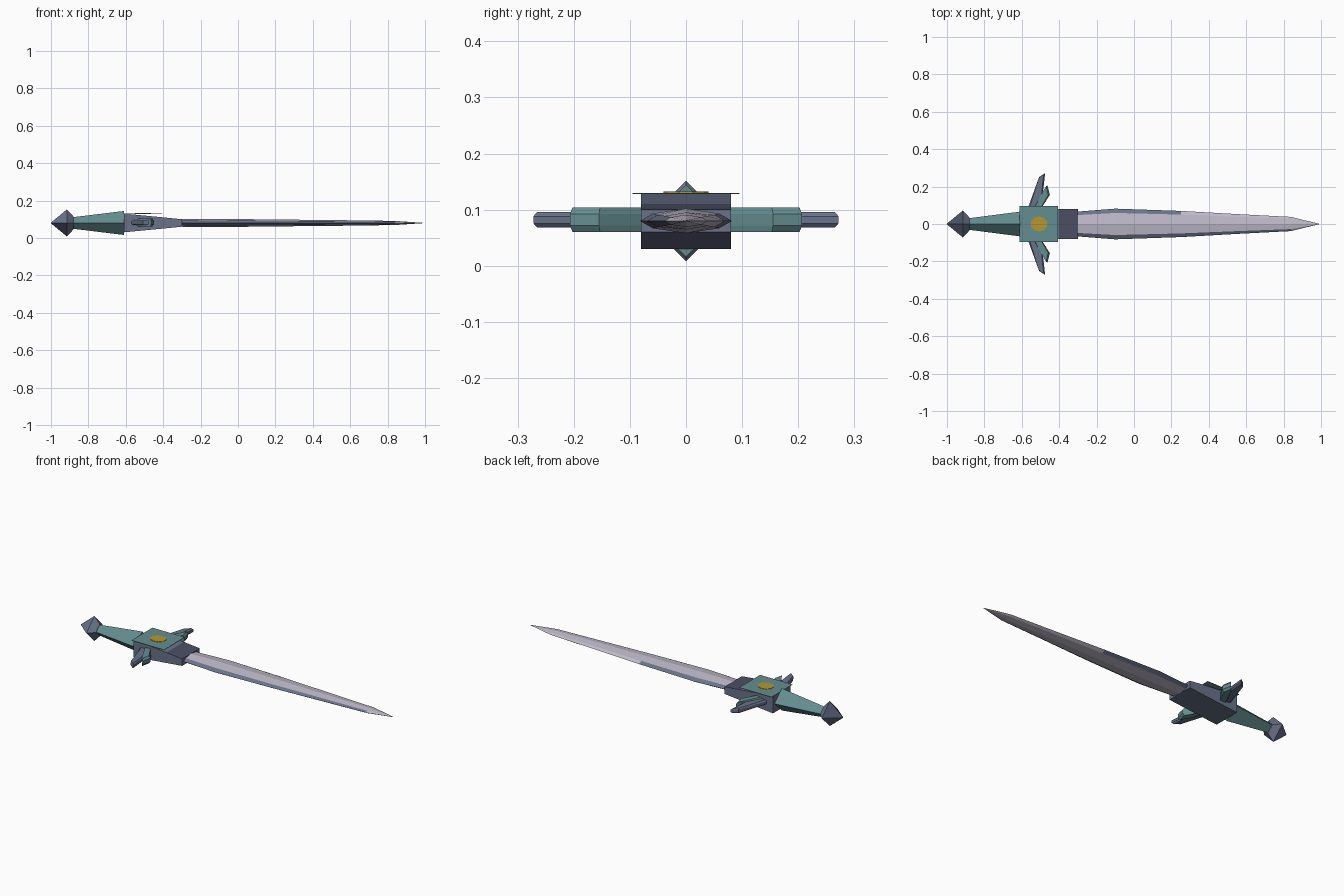
import bpy
import bmesh
from mathutils import Vector

MID = 0.08  # height of the sword's long axis

cube = bpy.data.objects.get("Cube")
if cube:
    bpy.data.objects.remove(cube)


def material(name, rgb):
    m = bpy.data.materials.new(name)
    m.use_nodes = True
    m.diffuse_color = (*rgb, 1)
    m.node_tree.nodes["Principled BSDF"].inputs["Base Color"].default_value = (*rgb, 1)
    return m


teal = material("teal", (0.13, 0.27, 0.28))
slate = material("slate", (0.14, 0.17, 0.25))
dark = material("dark slate", (0.07, 0.08, 0.13))
steel = material("pale steel", (0.52, 0.49, 0.58))
gold = material("gold", (0.45, 0.31, 0.03))


def finish(name, bm, mats, rule=None):
    bmesh.ops.remove_doubles(bm, verts=bm.verts, dist=0.0001)
    bmesh.ops.recalc_face_normals(bm, faces=bm.faces)
    for f in bm.faces:
        if rule:
            f.material_index = rule(f.calc_center_median(), f.normal)
    me = bpy.data.meshes.new(name)
    bm.to_mesh(me)
    bm.free()
    for m in mats:
        me.materials.append(m)
    ob = bpy.data.objects.new(name, me)
    bpy.context.collection.objects.link(ob)
    return ob


def loft(name, section, stations, mats, rule=None):
    """Skin a unit (y, z) section through (x, half width, half height) stations."""
    bm = bmesh.new()
    rings = [[bm.verts.new((x, y * w, MID + z * h)) for y, z in section]
             for x, w, h in stations]
    n = len(section)
    for a, b in zip(rings, rings[1:]):
        for i in range(n):
            j = (i + 1) % n
            bm.faces.new((a[i], a[j], b[j], b[i]))
    bm.faces.new(rings[0])
    bm.faces.new(rings[-1])
    return finish(name, bm, mats, rule)


diamond = [(1, 0), (0, 1), (-1, 0), (0, -1)]
square = [(1, 1), (-1, 1), (-1, -1), (1, -1)]
lens = [(1, 0), (0.72, 0.6), (0, 1), (-0.72, 0.6),
        (-1, 0), (-0.72, -0.6), (0, -1), (0.72, -0.6)]

# Handle
loft("pommel", diamond, [(-1, 0.002, 0.002), (-0.915, 0.072, 0.072), (-0.88, 0.035, 0.035)],
     [slate, dark], lambda c, n: 1 if n.y * n.z > 0 and n.x < 0 else 0)
loft("grip", diamond, [(-0.89, 0.03, 0.03), (-0.61, 0.066, 0.064)], [teal])

# Guard block, darker on the sloping top
loft("guard_block", square, [(-0.61, 0.08, 0.05), (-0.4, 0.08, 0.03), (-0.3, 0.08, 0.02)],
     [slate, dark], lambda c, n: 1 if n.z > 0.5 and c.x > -0.4 else 0)


# Blade, with slate bevels along the edges
def blade_colour(c, n):
    bevel = abs(c.y) > 0.7 * 0.08 and c.x < 0.3
    return 1 if bevel or (c.y < -0.035 and c.x < 0.7 and abs(c.z - MID) < 0.008) else 0


loft("blade", lens,
     [(-0.32, 0.065, 0.02), (-0.1, 0.082, 0.022), (0.25, 0.07, 0.018),
      (0.55, 0.053, 0.015), (0.84, 0.038, 0.011), (0.99, 0.001, 0.001)],
     [steel, slate], blade_colour)


# Flat plate and gem disc on the upper face
def slab(name, mat, centre, size, sides=0):
    bm = bmesh.new()
    if sides:
        bmesh.ops.create_cone(bm, cap_ends=True, segments=sides, radius1=0.5,
                              radius2=0.5, depth=1)
    else:
        bmesh.ops.create_cube(bm, size=1)
    bmesh.ops.scale(bm, vec=size, verts=bm.verts)
    bmesh.ops.translate(bm, vec=centre, verts=bm.verts)
    return finish(name, bm, [mat])


slab("top_plate", teal, (-0.508, 0, 0.129), (0.206, 0.19, 0.002))
slab("gold_disc", gold, (-0.508, 0, 0.131), (0.09, 0.08, 0.002), 10)


# Swept wings: an outline in plan with a thick rim and a raised centre
def wing(name, outline, half, mat, side):
    bm = bmesh.new()
    pts = [Vector((x, y * side, MID + 0.002)) for x, y in outline]
    centre = sum(pts, Vector()) / len(pts)
    layers = []
    for scale, z in ((0.6, -half), (1, -half * 0.45), (1, half * 0.45), (0.6, half)):
        ring = []
        for p in pts:
            # narrow across the wing only, keeping its length
            q = Vector((centre.x + (p.x - centre.x) * (0.5 + scale / 2),
                        centre.y + (p.y - centre.y) * (0.85 + 0.15 * scale), p.z + z))
            ring.append(bm.verts.new(q))
        layers.append(ring)
    for a, b in zip(layers, layers[1:]):
        for i in range(len(pts)):
            j = (i + 1) % len(pts)
            bm.faces.new((a[i], a[j], b[j], b[i]))
    bm.faces.new(layers[0])
    bm.faces.new(layers[-1])
    return finish(name, bm, [mat])


long_outline = [(-0.58, 0.05), (-0.535, 0.05), (-0.488, 0.16), (-0.475, 0.272), (-0.508, 0.25)]
short_outline = [(-0.56, 0.05), (-0.52, 0.05), (-0.45, 0.155), (-0.463, 0.207), (-0.49, 0.17)]
for side, label in ((1, "left"), (-1, "right")):
    wing(label + "_long_wing", long_outline, 0.014, slate, side)
    wing(label + "_short_wing", short_outline, 0.022, teal, side)
